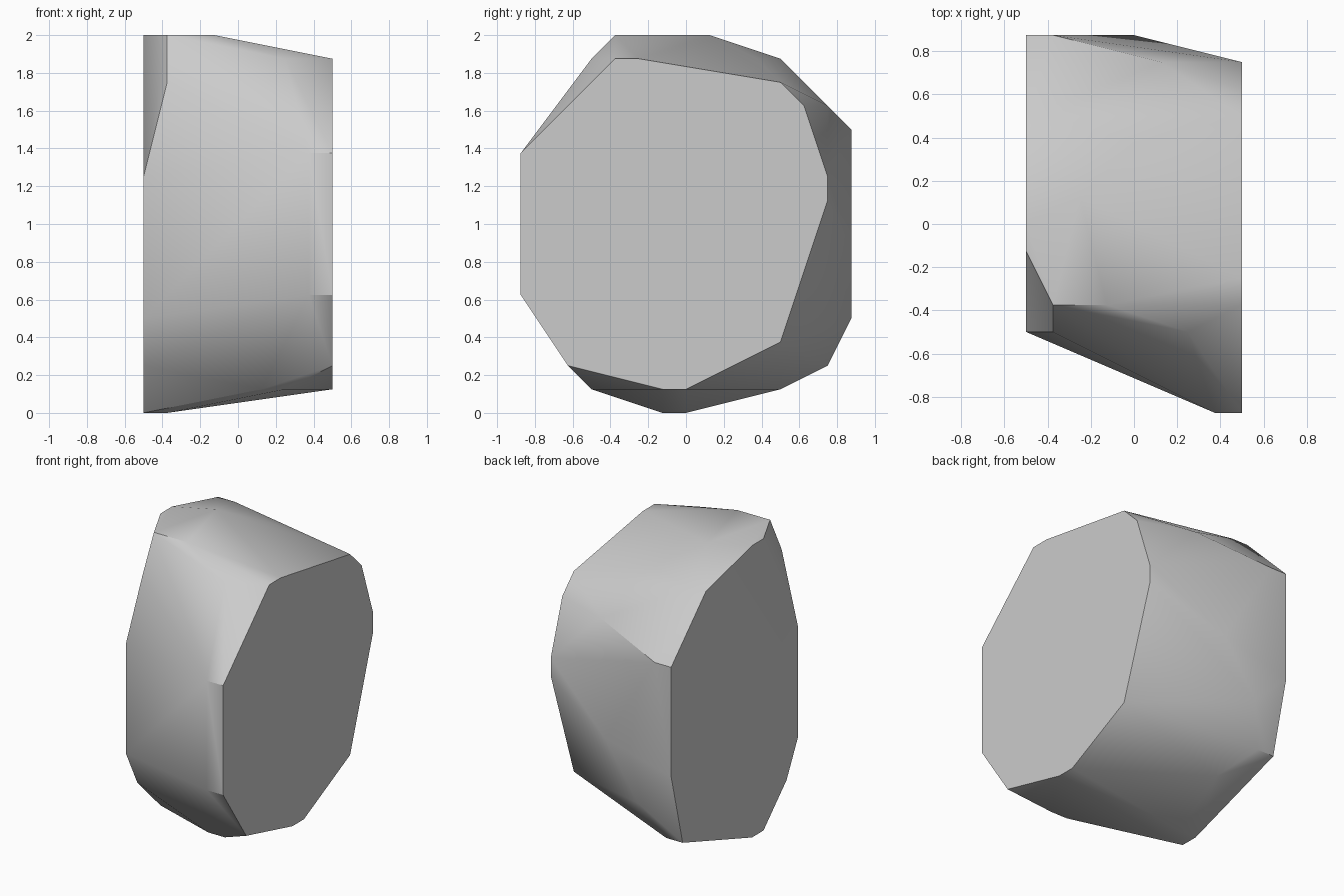
import bpy
import bmesh
import math

# Remove the default object
default_cube = bpy.data.objects.get("Cube")
if default_cube:
    bpy.data.objects.remove(default_cube, do_unlink=True)

UNIT = 1 / 8  # the stone is carved on a grid of eighths

# Flat right end, as (y, z) outline
right_end = [(7, 6), (7, 12), (4, 15), (0, 16), (-1, 16), (-4, 10),
             (-4, 4), (-3, 2), (-1, 0), (0, 0), (6, 2)]
# Flat left end, as (y, z) outline
left_end = [(-7, 11), (-3, 15), (-2, 15), (4, 14), (5, 13), (6, 10),
            (6, 9), (4, 3), (0, 1), (-1, 1), (-5, 2), (-7, 5)]
# Corners between the ends, as (x, y, z)
front_corners = [(3, -7, 5), (3, -7, 11), (-3, -4, 14), (2, -4, 15)]
top_corners = [(-3, -3, 16), (-1, -3, 16), (-2, 1, 16), (0, 3, 15), (-3, 4, 15)]
back_corners = [(-3, 7, 12), (1, 6, 13), (0, 7, 7), (-2, 7, 4), (-3, 6, 2)]
bottom_corners = [(-3, -1, 0), (-3, 0, 0), (-2, 4, 1), (1, -4, 1), (2, -4, 1)]


def end_outline(x, outline):
    """Place a (y, z) outline at the given x."""
    return [(x, y, z) for y, z in outline]


def make_material(name, colour):
    material = bpy.data.materials.new(name)
    material.use_nodes = True
    material.diffuse_color = colour
    shader = next(n for n in material.node_tree.nodes if n.type == 'BSDF_PRINCIPLED')
    shader.inputs["Base Color"].default_value = colour
    return material


def make_hull(name, corners, material):
    """Wrap corners in a convex skin and merge its coplanar triangles."""
    bm = bmesh.new()
    for corner in corners:
        bm.verts.new([value * UNIT for value in corner])
    hull = bmesh.ops.convex_hull(bm, input=list(bm.verts))
    loose = {v for v in hull["geom_interior"] + hull["geom_unused"]
             if isinstance(v, bmesh.types.BMVert)}
    bmesh.ops.delete(bm, geom=list(loose), context='VERTS')
    bmesh.ops.dissolve_limit(bm, angle_limit=math.radians(1),
                             verts=list(bm.verts), edges=list(bm.edges))
    bmesh.ops.recalc_face_normals(bm, faces=list(bm.faces))
    mesh = bpy.data.meshes.new(name)
    bm.to_mesh(mesh)
    bm.free()
    mesh.materials.append(material)
    obj = bpy.data.objects.new(name, mesh)
    bpy.context.collection.objects.link(obj)
    return obj


# Faceted stone block
grey = make_material("stone grey", (0.6, 0.6, 0.6, 1))
stone = make_hull("stone_block",
                  end_outline(-4, right_end) + end_outline(4, left_end)
                  + front_corners + top_corners + back_corners + bottom_corners,
                  grey)

# Soft facets with sharp rims
bpy.ops.object.select_all(action='DESELECT')
stone.select_set(True)
bpy.context.view_layer.objects.active = stone
bpy.ops.object.shade_smooth_by_angle(angle=math.radians(30))
